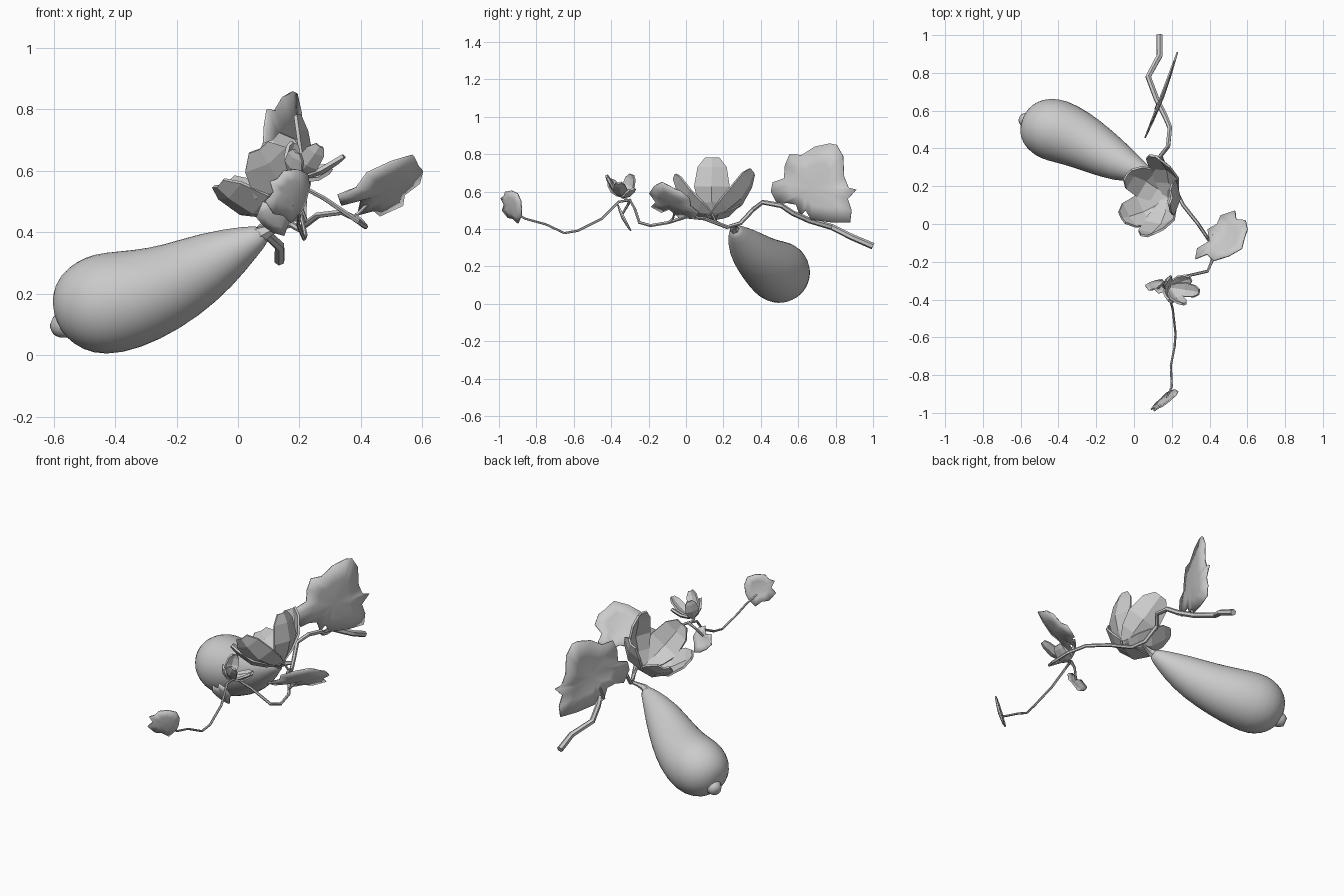
import bpy, bmesh, math
from mathutils import Vector as V


def finish(name, bm, smooth=False, thick=0):
    bmesh.ops.recalc_face_normals(bm, faces=bm.faces)
    me = bpy.data.meshes.new(name)
    bm.to_mesh(me)
    bm.free()
    for p in me.polygons:
        p.use_smooth = smooth
    ob = bpy.data.objects.new(name, me)
    bpy.context.collection.objects.link(ob)
    if thick:
        m = ob.modifiers.new("thickness", 'SOLIDIFY')
        m.thickness = thick
        m.offset = 0
    return ob


def tube(name, pts, radii, sides=6, smooth=False):
    """Capped tube along a path; radii is a list, or (start, end) taper."""
    pts = [V(p) for p in pts]
    n = len(pts)
    if len(radii) != n:
        radii = [radii[1] + (radii[0] - radii[1]) * (1 - i / (n - 1)) ** 1.8 for i in range(n)]
    bm = bmesh.new()
    rings, ref = [], V((0.1, 0.2, 1))
    for i, p in enumerate(pts):
        t = (pts[min(i + 1, n - 1)] - pts[max(i - 1, 0)]).normalized()
        ref = (ref - t * ref.dot(t)).normalized()
        side = t.cross(ref)
        rings.append([bm.verts.new(p + radii[i] * (ref * math.cos(a) + side * math.sin(a)))
                      for a in (math.tau * k / sides for k in range(sides))])
    for a, b in zip(rings, rings[1:]):
        for k in range(sides):
            j = (k + 1) % sides
            bm.faces.new((a[k], a[j], b[j], b[k]))
    bm.faces.new(rings[0])
    bm.faces.new(rings[-1])
    return finish(name, bm, smooth)


def leaf(name, outline, place, centre, lift):
    """Lobed leaf: 2D outline mapped to 3D, with a gently cupped middle."""
    bm = bmesh.new()
    lift, c2 = V(lift), V(centre)
    outer = [bm.verts.new(place(*p)) for p in outline]
    inner = [bm.verts.new(V(place(*c2.lerp(V(p), 0.55))) + lift * 0.6) for p in outline]
    mid = bm.verts.new(V(place(*c2)) + lift)
    n = len(outline)
    for i in range(n):
        j = (i + 1) % n
        bm.faces.new((outer[i], outer[j], inner[j], inner[i]))
        bm.faces.new((inner[i], inner[j], mid))
    return finish(name, bm, True, 0.008)


def flower(name, base, axis, tips, width, bulge):
    """Cup of broad folded petals growing from one base point."""
    base, axis = V(base), V(axis).normalized()
    for n, tip in enumerate(tips):
        d = V(tip) - base
        out = (d - axis * d.dot(axis)).normalized()
        side = d.cross(out).normalized()
        out = side.cross(d).normalized()
        if out.dot(axis) > 0:
            out = -out
        bm = bmesh.new()
        rows = []
        for t, w, b in ((0, .28, 0), (.25, .85, .7), (.52, 1.1, 1), (.84, .9, .5), (1, .42, 0)):
            p = base + d * t
            rows.append([bm.verts.new(p + side * s * w * width + out * bulge * (b - 0.55 * w * s * s))
                         for s in (-1, 0, 1)])
        for a, b in zip(rows, rows[1:]):
            for k in (0, 1):
                bm.faces.new((a[k], a[k + 1], b[k + 1], b[k]))
        finish(f"{name}_petal_{n + 1}", bm, False, 0.012)


# Gourd fruit, with blossom-end nub
gourd = tube("gourd", [(.095, .26, .398), (.04, .275, .372), (-.07, .32, .309), (-.19, .39, .239),
                       (-.3, .452, .194), (-.41, .497, .168), (-.48, .512, .163),
                       (-.54, .524, .16), (-.58, .534, .155), (-.594, .538, .153)],
             [.026, .053, .103, .132, .155, .171, .161, .13, .082, .03], 20, True)
gourd.modifiers.new("smooth", 'SUBSURF').levels = 1
tube("gourd_nub", [(-.53, .53, .115), (-.585, .556, .09), (-.598, .563, .084)], [.06, .037, .024], 12, True)
tube("gourd_stalk", [(.07, .265, .39), (.1, .255, .405), (.135, .26, .415), (.175, .27, .425)], [.03, .02, .012, .009])

# Main vine, thick at the back and thin toward the front
tube("vine", [(.135, 1, .308), (.135, .89, .355), (.075, .78, .41), (.12, .66, .445), (.165, .57, .485),
              (.19, .51, .525), (.18, .41, .543), (.14, .36, .505), (.165, .29, .43), (.2, .22, .41),
              (.26, .1, .455), (.34, 0, .465), (.4, -.09, .435), (.415, -.19, .418), (.39, -.25, .435),
              (.28, -.275, .51), (.195, -.3, .555), (.18, -.36, .545), (.205, -.45, .455),
              (.22, -.58, .39), (.215, -.65, .378), (.195, -.75, .425), (.2, -.86, .455), (.175, -.92, .49)],
     (.018, .006))

# Leaf and blossom stalks
for n, path in enumerate([
        [(.135, .63, .455), (.115, .61, .47), (.125, .635, .54)],
        [(.4, -.09, .435), (.385, -.07, .455), (.42, -.06, .49)],
        [(.195, -.3, .555), (.16, -.31, .53), (.125, -.34, .48)],
        [(.21, .2, .415), (.22, .16, .44), (.205, .14, .48)],
        [(.19, -.31, .55), (.18, -.335, .57), (.19, -.335, .6)]]):
    tube(f"stalk_{n + 1}", path, (.009, .006))

# Large upright leaf at the back: outline in y, z
leaf("back_leaf", [(.455, .6), (.465, .65), (.525, .67), (.53, .74), (.555, .8), (.62, .795), (.69, .84), (.77, .857),
                   (.805, .85), (.84, .79), (.845, .68), (.87, .62), (.91, .61), (.865, .56), (.885, .5),
                   (.877, .435), (.78, .435), (.67, .45), (.64, .5), (.61, .47), (.59, .53), (.54, .54), (.49, .53)],
     lambda y, z: (.06 + .378 * (y - .46), y, z), (.68, .62), (.014, -.005, 0))

# Right leaf: outline in x, y on a sloping plane
leaf("right_leaf", [(.325, -.185), (.335, -.13), (.4, -.09), (.39, -.03), (.44, 0), (.46, .045), (.535, .07),
                    (.54, .025), (.59, .02), (.6, -.03), (.585, -.07), (.57, -.13), (.5, -.17), (.42, -.195),
                    (.385, -.16)],
     lambda x, y: (x, y, .17 + .685 * x - .69 * y), (.48, -.075), (.01, -.01, -.014))

# Small hanging leaf and vine-end leaf: outlines in x, z
leaf("hanging_leaf", [(.06, .45), (.08, .5), (.11, .49), (.13, .53), (.17, .51), (.185, .46), (.165, .43),
                      (.15, .39), (.115, .4), (.085, .42)],
     lambda x, z: (x, -.33 - .5 * (z - .46), z), (.125, .46), (0, -.01, -.005))
leaf("end_leaf", [(.09, .5), (.115, .53), (.105, .565), (.13, .575), (.15, .6), (.19, .605), (.225, .59),
                  (.232, .55), (.22, .5), (.205, .47), (.17, .43), (.145, .455), (.115, .46)],
     lambda x, z: (x, -.98 + .8 * (x - .1) - .3 * (z - .52), z), (.165, .52), (.008, -.008, 0))

# Blossoms
flower("large_blossom", (.185, .14, .465), (-.5, .03, .8),
       [(.2, .14, .78), (.115, .36, .7), (-.035, .265, .56), (-.065, .03, .55), (.07, -.065, .67)], .085, .05)
flower("small_blossom", (.185, -.335, .575), (.5, -.1, .8),
       [(.18, -.29, .69), (.345, -.36, .645), (.265, -.425, .68), (.3, -.29, .61), (.19, -.41, .66)], .034, .018)
